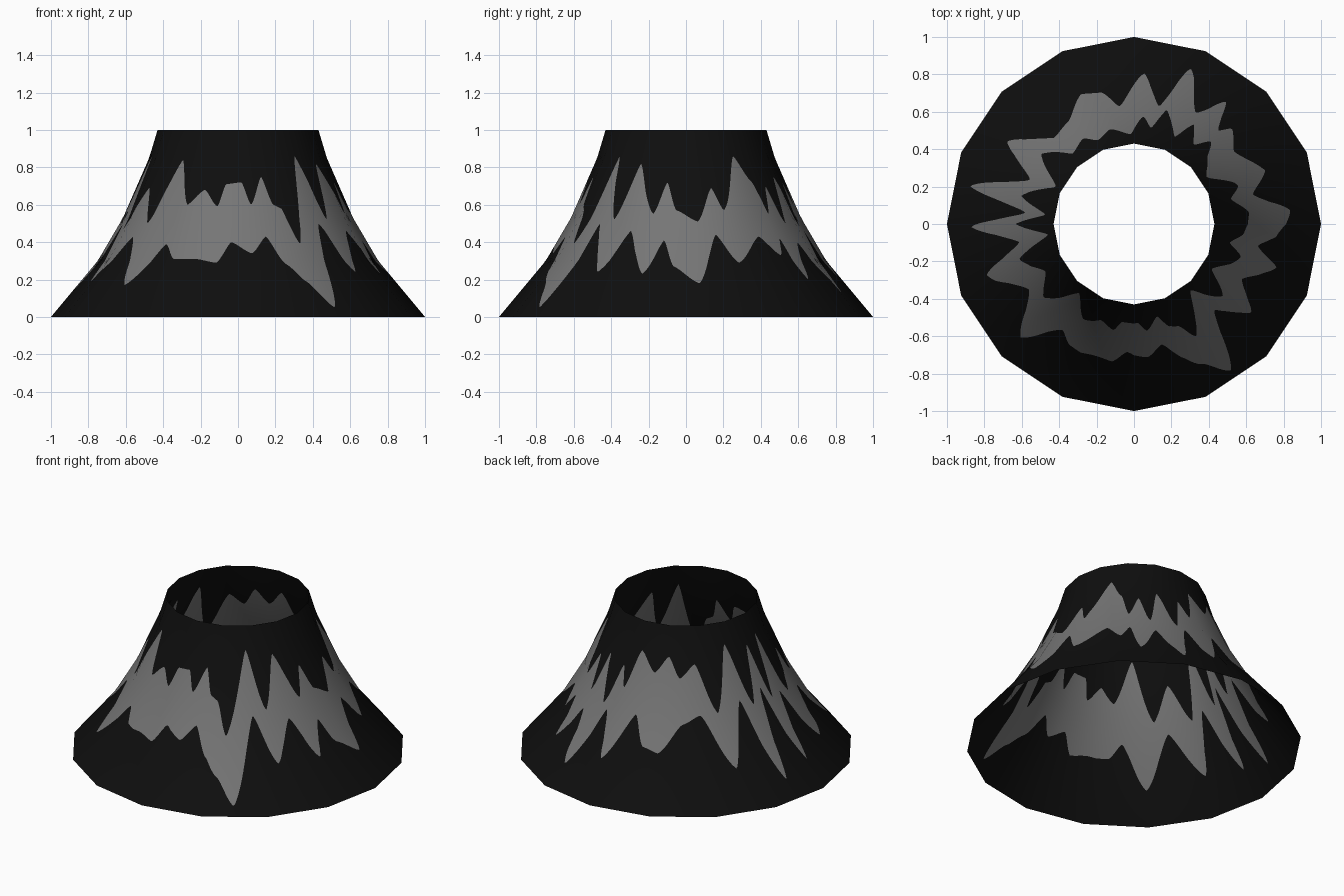
import bpy, math
from mathutils import Vector

if "Cube" in bpy.data.objects:
    bpy.data.objects.remove(bpy.data.objects["Cube"])

SIDES, COLS, ROWS = 16, 640, 12
PROFILE = [(0, 1.0), (.3, .75), (.53, .615), (.85, .475), (1, .43)]  # height, radius

# Ragged edges of the grey band: angle in degrees, height
UPPER = [(-173, .86), (-163, .47), (-152, .69), (-141, .5), (-128.5, .84), (-118, .6), (-109, .68),
         (-101, .59), (-97, .71), (-88, .72), (-83, .6), (-76, .75), (-71, .6), (-67, .58), (-61, .39),
         (-49.5, .86), (-39, .52), (-30, .82), (-17, .55), (-11, .72), (-5, .57), (6, .51), (14.5, .69),
         (20, .57), (33, .86), (42, .72), (47, .55), (53, .7), (59, .5), (65, .75), (74, .48), (80, .72),
         (85, .6), (92, .83), (104, .72), (113, .82), (121, .7), (131, .78), (143, .5), (154.5, .87),
         (166, .5), (174, .83), (180, .5)]
LOWER = [(-171, .5), (-161, .19), (-148, .43), (-135, .17), (-124, .39), (-118, .31), (-108, .31),
         (-99, .29), (-93, .4), (-84, .34), (-77, .43), (-70, .28), (-64, .19), (-56.5, .05), (-47, .5),
         (-37, .24), (-27, .46), (-17, .23), (-10, .41), (-5, .27), (5, .18), (14, .44), (22, .29),
         (36, .43), (44, .33), (48, .42), (53, .2), (61, .4), (70, .13), (78, .46), (86, .22), (97, .48),
         (104, .32), (112, .3), (123, .45), (133, .5), (147, .21), (157, .55), (167, .1), (174, .58),
         (181, .15)]


def radius(z):
    for (z0, r0), (z1, r1) in zip(PROFILE, PROFILE[1:]):
        if z <= z1 + 1e-6:
            return r0 + (r1 - r0) * (z - z0) / (z1 - z0)
    return PROFILE[-1][1]


def edge_height(points, deg):
    """Rounded zigzag through the points, wrapping round the cone."""
    pts = points + [(points[0][0] + 360, points[0][1])]
    if deg < pts[0][0]:
        deg += 360
    for (a0, z0), (a1, z1) in zip(pts, pts[1:]):
        if a0 <= deg <= a1:
            t = (deg - a0) / (a1 - a0)
            t = .5 * t + .5 * t * t * (3 - 2 * t)
            return z0 + (z1 - z0) * t
    return pts[-1][1]


def material(name, v):
    m = bpy.data.materials.new(name)
    m.diffuse_color = (v, v, v, 1)
    m.use_nodes = True
    m.node_tree.nodes["Principled BSDF"].inputs["Base Color"].default_value = m.diffuse_color
    return m


# Open flared cone, cut along the edges of the band
verts, faces, normals = [], [], []
step = 2 * math.pi / SIDES
for i in range(COLS):
    a = -math.pi + 2 * math.pi * i / COLS
    off = (a + math.pi) % step - step / 2
    facet = math.cos(step / 2) / math.cos(off)
    lo = edge_height(LOWER, math.degrees(a))
    hi = max(edge_height(UPPER, math.degrees(a)), lo + .02)
    stops = [0, lo, hi, 1]
    for k in range(3 * ROWS + 1):
        s, t = min(k // ROWS, 2), k / ROWS
        z = stops[s] + (stops[s + 1] - stops[s]) * (t - s)
        r = radius(z) * facet
        verts.append((r * math.cos(a), r * math.sin(a), z))
        slope = .8 - .45 * z
        normals.append(Vector((math.cos(a), math.sin(a), slope)).normalized())
n = 3 * ROWS + 1
for i in range(COLS):
    j = (i + 1) % COLS
    for k in range(n - 1):
        faces.append((i * n + k, j * n + k, j * n + k + 1, i * n + k + 1))

mesh = bpy.data.meshes.new("flared_cone")
mesh.from_pydata(verts, [], faces)
mesh.materials.append(material("black", .0045))
mesh.materials.append(material("grey", .18))
for p in mesh.polygons:
    p.use_smooth = True
    p.material_index = 1 if ROWS <= p.index % (n - 1) < 2 * ROWS else 0
mesh.normals_split_custom_set_from_vertices(normals)
cone = bpy.data.objects.new("flared_cone", mesh)
bpy.context.collection.objects.link(cone)
